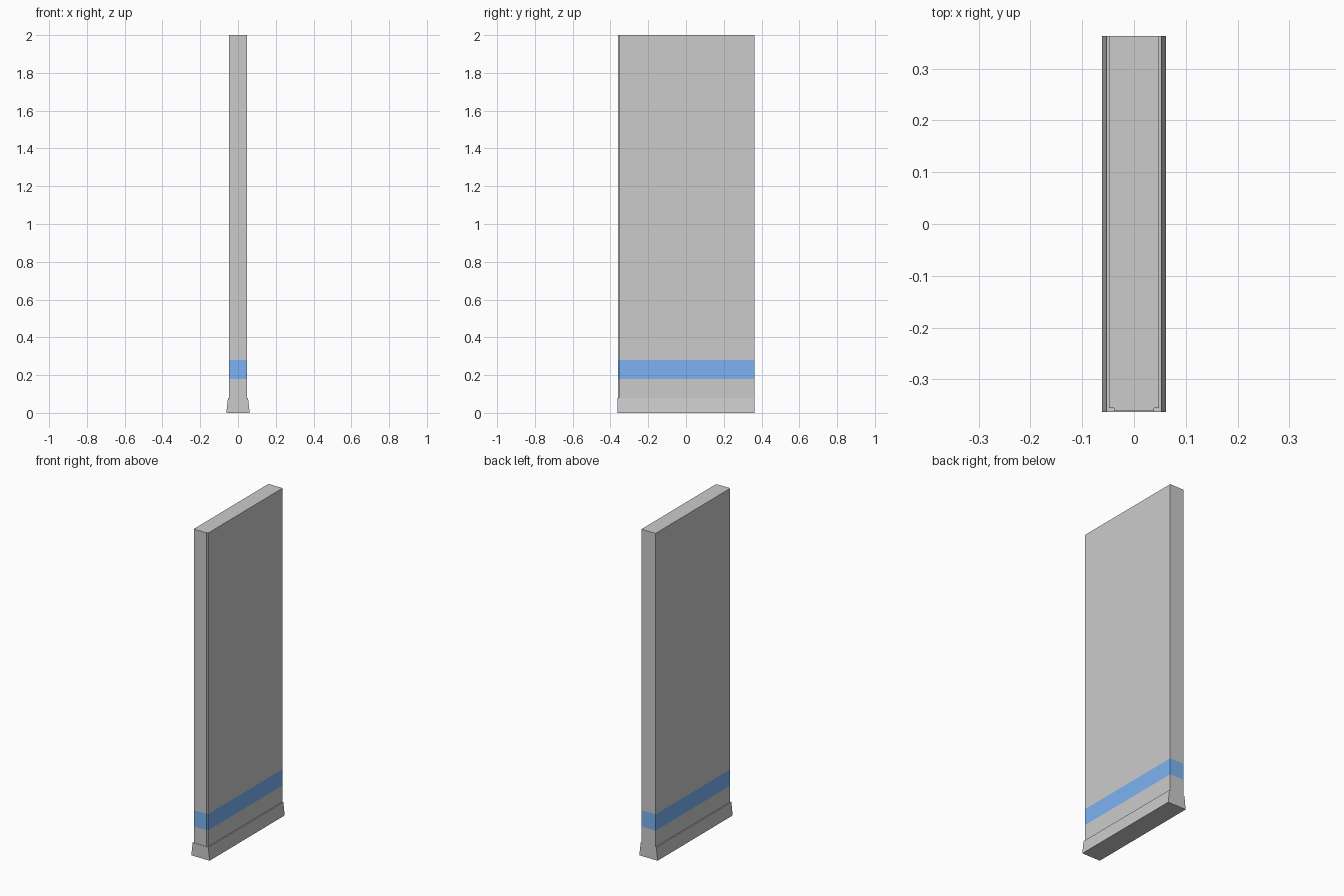
import bpy, bmesh

if "Cube" in bpy.data.objects:
    bpy.data.objects.remove(bpy.data.objects["Cube"])


def loft(name, rings, band=None, color=None):
    """Skin a stack of matching outlines; the faces of one level can be coloured."""
    bm = bmesh.new()
    loops = [[bm.verts.new(p) for p in ring] for ring in rings]
    n = len(loops[0])
    for level, (a, b) in enumerate(zip(loops, loops[1:])):
        for i in range(n):
            j = (i + 1) % n
            face = bm.faces.new((a[i], a[j], b[j], b[i]))
            face.material_index = int(level == band)
    bm.faces.new(loops[0][::-1])
    bm.faces.new(loops[-1])
    bmesh.ops.recalc_face_normals(bm, faces=bm.faces)
    mesh = bpy.data.meshes.new(name)
    bm.to_mesh(mesh)
    bm.free()
    if color:
        grey = bpy.data.materials.new("panel_grey")
        blue = bpy.data.materials.new("stripe_blue")
        grey.diffuse_color = (0.8, 0.8, 0.8, 1)
        grey.use_nodes = True
        grey.node_tree.nodes["Principled BSDF"].inputs["Base Color"].default_value = grey.diffuse_color
        blue.diffuse_color = color
        blue.use_nodes = True
        blue.node_tree.nodes["Principled BSDF"].inputs["Base Color"].default_value = blue.diffuse_color
        mesh.materials.append(grey)
        mesh.materials.append(blue)
    obj = bpy.data.objects.new(name, mesh)
    bpy.context.collection.objects.link(obj)
    return obj


DEPTH = 0.363

# Upright panel: front corners slightly stepped, blue stripe near the bottom
half = [(0.039, -0.361), (0.039, -0.356), (0.048, -0.356), (0.048, DEPTH)]
outline = half + [(-x, y) for x, y in reversed(half)]
levels = [0.07, 0.18, 0.28, 2.0]
loft("wall_panel", [[(x, y, z) for x, y in outline] for z in levels],
     band=1, color=(0.2, 0.45, 0.9, 1))

# Tapered skirting at the foot
base = []
for z, w in ((0.0, 0.062), (0.08, 0.053)):
    base.append([(-w, -DEPTH, z), (w, -DEPTH, z), (w, DEPTH, z), (-w, DEPTH, z)])
loft("base_skirting", base)
